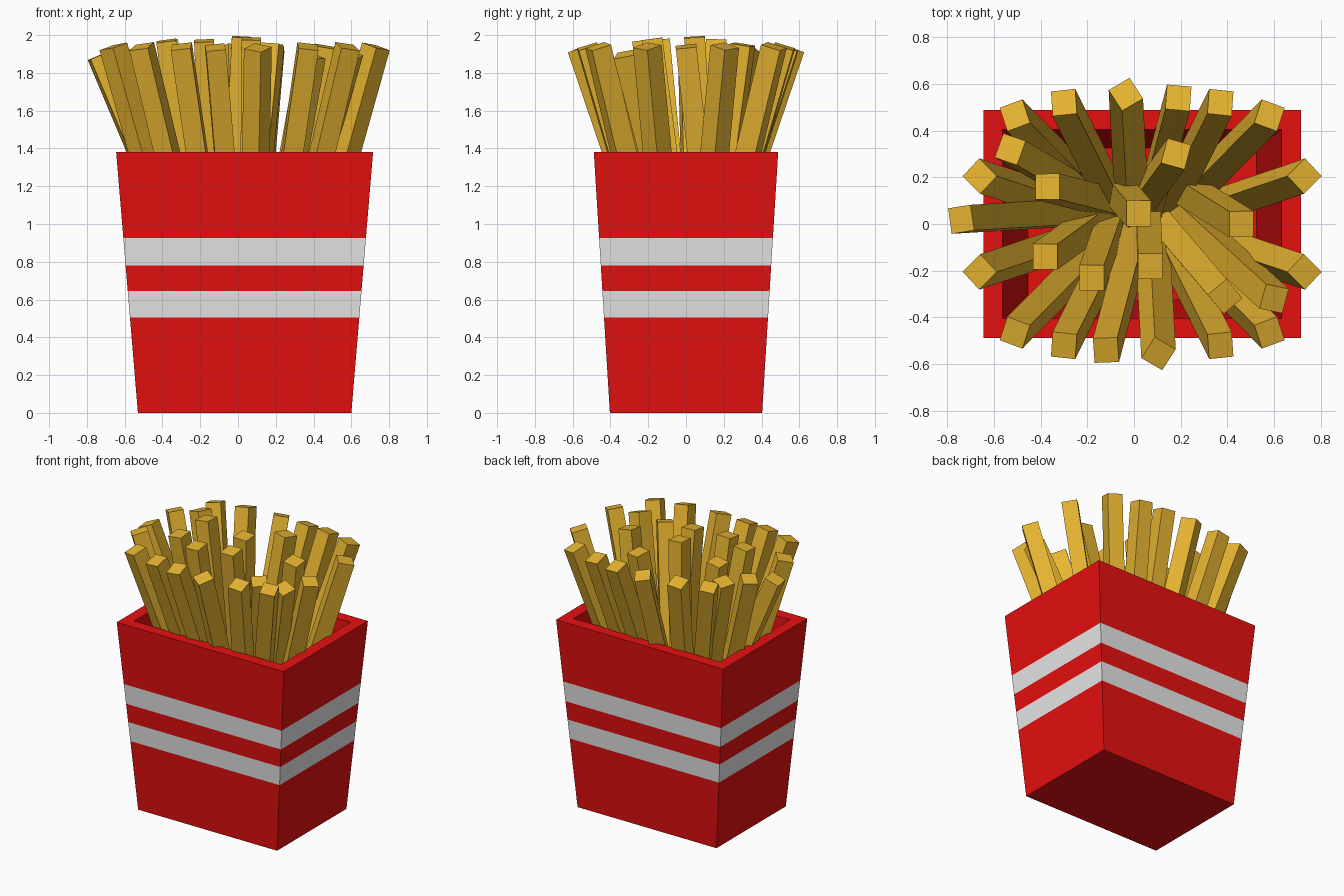
import bpy, bmesh, math
from mathutils import Vector, Matrix

if "Cube" in bpy.data.objects:
    bpy.data.objects.remove(bpy.data.objects["Cube"])


def material(name, rgb):
    m = bpy.data.materials.new(name)
    m.diffuse_color = (*rgb, 1)
    m.use_nodes = True
    m.node_tree.nodes["Principled BSDF"].inputs["Base Color"].default_value = m.diffuse_color
    return m


RED = material("carton red", (0.8, 0.005, 0.005))
WHITE = material("stripe white", (0.8, 0.8, 0.8))
GOLD = material("fry gold", (0.8, 0.46, 0.03))


def finish(bm, name, mats):
    bmesh.ops.recalc_face_normals(bm, faces=bm.faces)
    me = bpy.data.meshes.new(name)
    bm.to_mesh(me)
    bm.free()
    for m in mats:
        me.materials.append(m)
    ob = bpy.data.objects.new(name, me)
    bpy.context.collection.objects.link(ob)
    return ob


# Carton: tapered open box, rings up the outside, over the rim, down the inside
CX, H, WALL = 0.035, 1.38, 0.083
bm = bmesh.new()


def ring(z, inset=0.0):
    t = z / H
    hx = 0.565 + 0.115 * t - inset
    hy = 0.403 + 0.085 * t - inset
    return [bm.verts.new((CX + sx * hx, sy * hy, z))
            for sx, sy in ((-1, -1), (1, -1), (1, 1), (-1, 1))]


rings = [ring(z) for z in (0, 0.505, 0.645, 0.78, 0.925, H)]
rings += [ring(H, WALL), ring(0.08, WALL)]
for i in range(len(rings) - 1):
    a, b = rings[i], rings[i + 1]
    for k in range(4):
        f = bm.faces.new((a[k], a[(k + 1) % 4], b[(k + 1) % 4], b[k]))
        f.material_index = 1 if i in (1, 3) else 0   # the two white bands
bm.faces.new(rings[0])
bm.faces.new(rings[-1])
finish(bm, "carton", [RED, WHITE])

# Fries: square sticks fanning out from inside the carton
BASE_Z, W = 0.3, 0.105
count = 0


def fry(tx, ty, bx, by, tz=1.94, twist=0):
    """Stick from base (bx, by) to tip (tx, ty), x measured from the carton axis."""
    global count
    count += 1
    tip, base = Vector((CX + tx, ty, tz)), Vector((CX + bx, by, BASE_Z))
    zdir = (tip - base).normalized()
    a = math.radians(twist)
    xdir = Vector((math.cos(a), math.sin(a), 0))
    xdir = (xdir - zdir * xdir.dot(zdir)).normalized()
    rot = Matrix((xdir, zdir.cross(xdir), zdir)).transposed().to_4x4()
    size = Matrix.Diagonal((W, W * 1.05, (tip - base).length, 1))
    b = bmesh.new()
    bmesh.ops.create_cube(b, size=1,
                          matrix=Matrix.Translation((tip + base) / 2) @ rot @ size)
    finish(b, f"fry_{count:02d}", [GOLD])


# Outer fries, mirrored into all four corners
for tx, ty, bx, by, twist in ((0.545, 0.465, 0.155, 0.07, -18),
                              (0.335, 0.52, 0.095, 0.04, -4),
                              (0.695, 0.205, 0.235, 0.05, -45)):
    for sx in (-1, 1):
        for sy in (-1, 1):
            fry(sx * tx, sy * ty, sx * bx, sy * by, twist=sx * sy * twist)

# Middle of the front and back rows, turned half round
for s in (-1, 1):
    fry(s * -0.07, s * 0.555, s * -0.04, 0, 1.933, 33 * s)
    fry(s * 0.155, s * 0.54, s * 0.015, s * 0.01, 1.935, -4 * s)

# Loose inner fries
fry(-0.775, 0.02, -0.105, 0.06, 1.89, 8)
fry(-0.565, 0.32, -0.135, 0.07, 1.93, -20)
fry(0.145, 0.30, -0.015, 0.08, 1.95, -15)
fry(-0.405, 0.16, -0.135, 0.09, 1.97)
fry(-0.015, 0.045, -0.105, 0.15, 1.99)
fry(0.425, 0, 0.135, 0.18)
fry(-0.415, -0.14, -0.195, 0.02, 1.97)
fry(-0.215, -0.23, -0.135, 0, 1.97)
fry(0.035, -0.18, 0.025, 0.04, 1.98)
fry(0.355, -0.31, 0.065, 0.03, 1.89, 40)
fry(0.565, -0.32, 0.105, 0.10, 1.90, -15)
